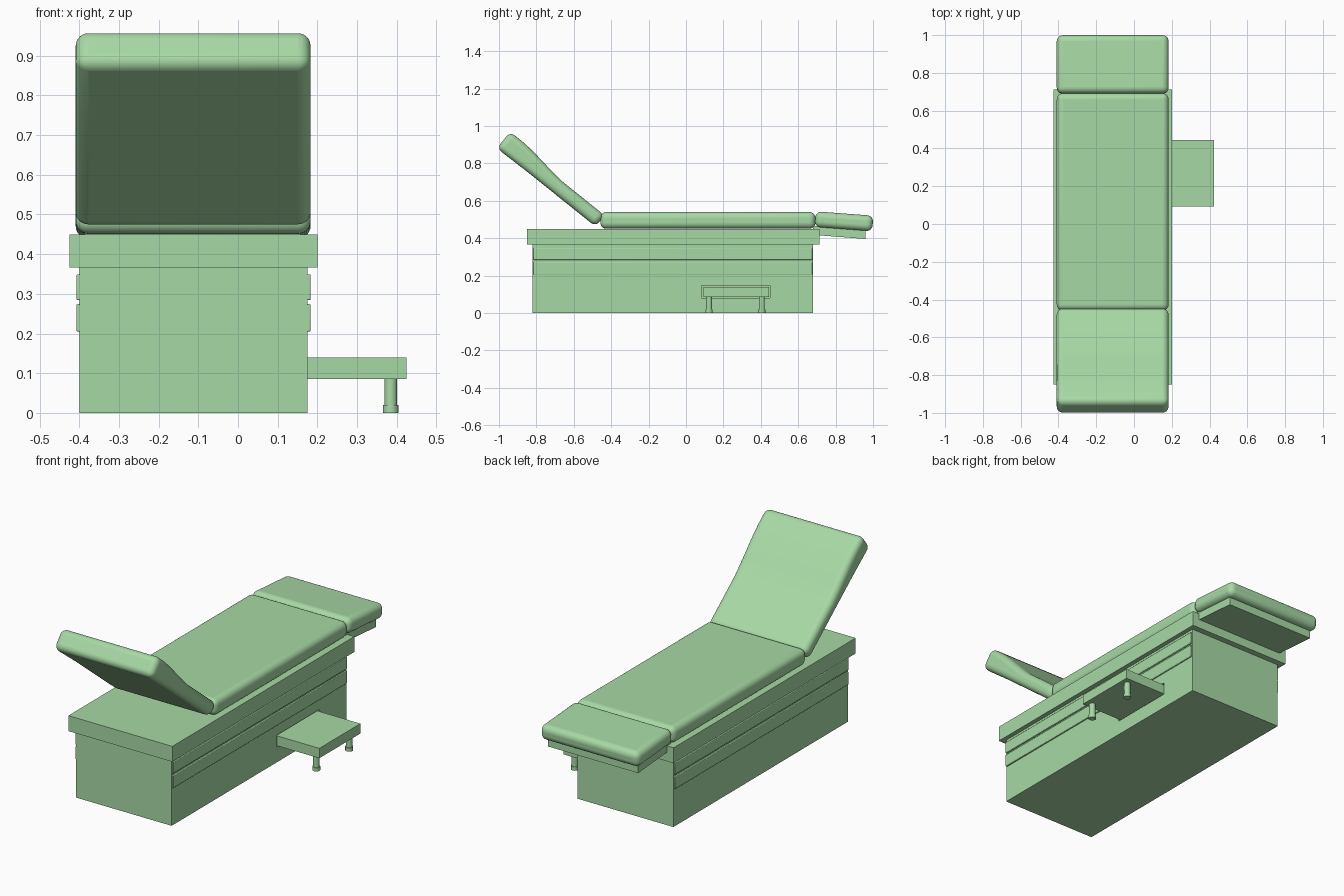
import bpy, bmesh, math
from mathutils import Vector

if "Cube" in bpy.data.objects:
    bpy.data.objects.remove(bpy.data.objects["Cube"])

GREEN = bpy.data.materials.new("green_vinyl")
GREEN.diffuse_color = (0.388, 0.694, 0.376, 1)
GREEN.use_nodes = True
GREEN.node_tree.nodes["Principled BSDF"].inputs["Base Color"].default_value = GREEN.diffuse_color


def box(name, x, y, z):
    """Axis-aligned box from (min, max) ranges."""
    bpy.ops.mesh.primitive_cube_add(size=1, location=[sum(r) / 2 for r in (x, y, z)])
    ob = bpy.context.object
    ob.name = name
    ob.scale = [r[1] - r[0] for r in (x, y, z)]
    bpy.ops.object.transform_apply(location=False, rotation=False, scale=True)
    return ob


def prism(name, profile, x):
    """Closed (y, z) profile extruded along x."""
    bm = bmesh.new()
    face = bm.faces.new([bm.verts.new((x[0], y, z)) for y, z in profile])
    out = bmesh.ops.extrude_face_region(bm, geom=[face])
    bmesh.ops.translate(bm, vec=(x[1] - x[0], 0, 0),
                        verts=[v for v in out["geom"] if isinstance(v, bmesh.types.BMVert)])
    bmesh.ops.recalc_face_normals(bm, faces=bm.faces)
    me = bpy.data.meshes.new(name)
    bm.to_mesh(me)
    bm.free()
    ob = bpy.data.objects.new(name, me)
    bpy.context.collection.objects.link(ob)
    return ob


def smooth(ob):
    bpy.ops.object.select_all(action="DESELECT")
    ob.select_set(True)
    bpy.context.view_layer.objects.active = ob
    bpy.ops.object.shade_smooth_by_angle(angle=math.radians(40))


def soften(ob, width=0.032, segments=6):
    """Rounded edges, wide for upholstery and narrow for panels."""
    mod = ob.modifiers.new("soft_edges", "BEVEL")
    mod.width, mod.segments = width, segments
    mod.limit_method, mod.angle_limit = "ANGLE", math.radians(30)
    smooth(ob)


PAD_X = (-0.409, 0.183)

# cabinet with a slot for the pull-out step
cabinet = box("cabinet", (-0.40, 0.175), (-0.82, 0.68), (0, 0.368))
slot = box("step_slot_cutter", (0.15, 0.25), (0.083, 0.45), (0.08, 0.147))
slot.hide_render = True
slot.hide_set(True)
cut = cabinet.modifiers.new("step_slot", "BOOLEAN")
cut.operation, cut.object, cut.solver = "DIFFERENCE", slot, "EXACT"
box("table_top", (-0.425, 0.20), (-0.85, 0.713), (0.366, 0.45))

# two rows of drawer fronts on both long sides
for row, z in (("lower", (0.205, 0.274)), ("upper", (0.284, 0.349))):
    for side, x in (("left", (-0.407, -0.397)), ("right", (0.172, 0.183))):
        soften(box(f"{row}_drawer_{side}", x, (-0.817, 0.676), z), 0.003, 2)

# pull-out step and its two legs with feet
box("step", (0.149, 0.424), (0.093, 0.445), (0.085, 0.139))
for i, y in enumerate((0.123, 0.405)):
    for part, r, z0, z1 in (("leg", 0.016, 0.018, 0.087), ("foot", 0.0195, 0, 0.02)):
        bpy.ops.mesh.primitive_cylinder_add(vertices=24, radius=r, depth=z1 - z0,
                                            location=(0.385, y, (z0 + z1) / 2))
        bpy.context.object.name = f"step_{part}_{i + 1}"
        smooth(bpy.context.object)

# seat cushion
soften(box("seat_cushion", PAD_X, (-0.458, 0.692), (0.451, 0.54)))

# tilted foot cushion and the plate carrying it
foot = box("foot_cushion", PAD_X, (0.69, 0.999), (0.448, 0.532))
foot.rotation_euler.x = math.radians(-4.3)
soften(foot)
prism("foot_plate", [(0.68, 0.418), (0.96, 0.396), (0.96, 0.445), (0.68, 0.466)], (-0.385, 0.158))

# raised backrest, thicker towards the head
origin, along, up = Vector((-0.527, 0.497)), Vector((0.78, -0.626)), Vector((0.626, 0.78))
shape = [(0.056, 0), (0.056, 0.077), (-0.235, 0.077), (-0.32, 0.086),
         (-0.45, 0.104), (-0.52, 0.110), (-0.618, 0.110), (-0.618, -0.004), (-0.4, 0)]
soften(prism("backrest_cushion", [origin + along * u + up * v for u, v in shape], PAD_X))

# one green finish everywhere
for ob in bpy.data.objects:
    ob.data.materials.append(GREEN)
